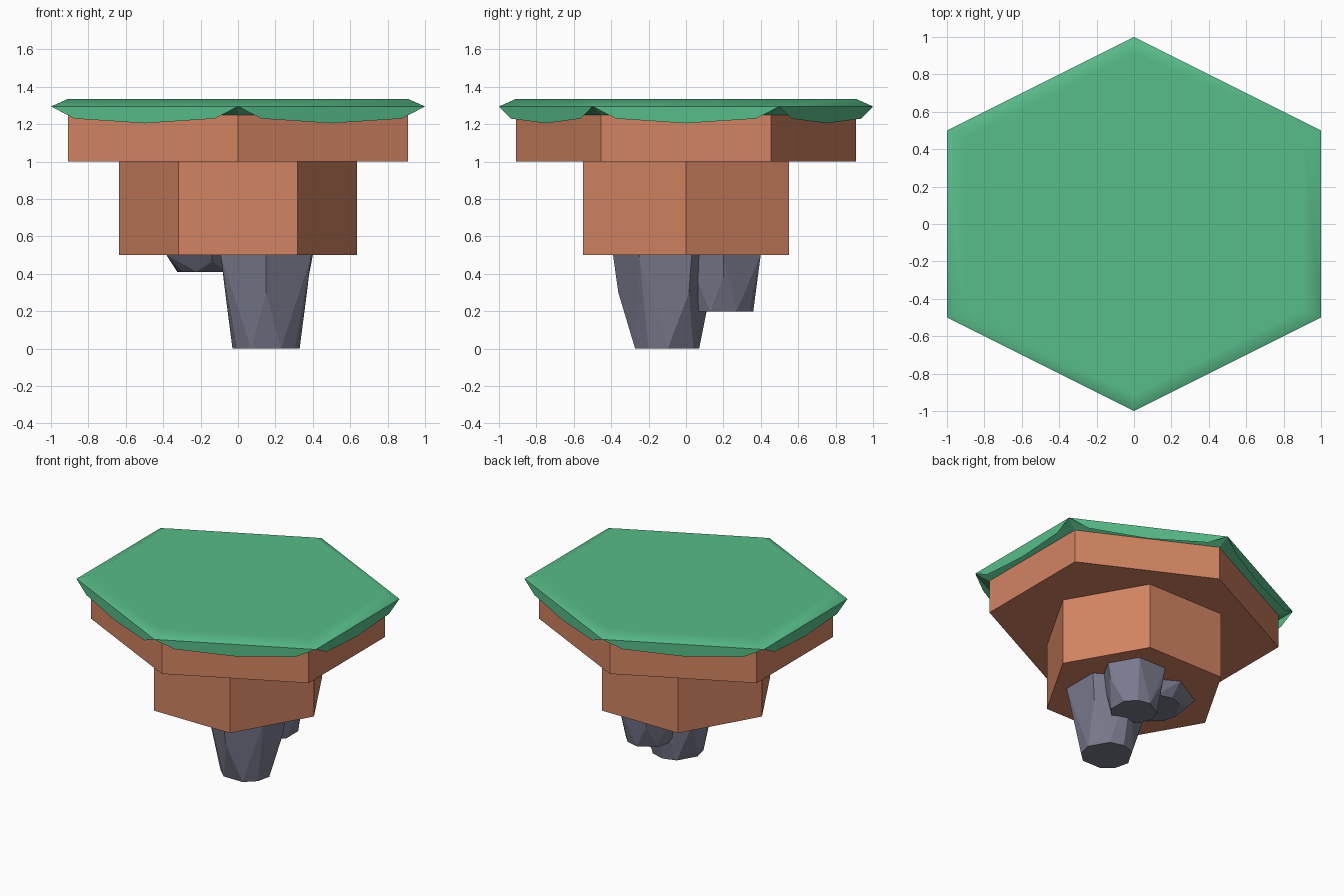
import bpy, bmesh, math
from mathutils import Vector

if "Cube" in bpy.data.objects:
    bpy.data.objects.remove(bpy.data.objects["Cube"])


def material(name, rgb):
    m = bpy.data.materials.new(name)
    lin = [((c / 255 + 0.055) / 1.055) ** 2.4 for c in rgb]
    m.diffuse_color = (*lin, 1)
    m.use_nodes = True
    m.node_tree.nodes["Principled BSDF"].inputs["Base Color"].default_value = m.diffuse_color
    return m


GRASS = material("grass_green", (87, 188, 137))
DIRT = material("dirt_brown", (210, 132, 98))
STONE = material("stone_grey", (122, 123, 142))


def finish(bm, name, mat):
    mesh = bpy.data.meshes.new(name)
    bm.to_mesh(mesh)
    bm.free()
    mesh.materials.append(mat)
    ob = bpy.data.objects.new(name, mesh)
    bpy.context.collection.objects.link(ob)
    return ob


def stack(name, rings, mat):
    """Closed solid lofted through rings of 3D points, bottom to top."""
    bm = bmesh.new()
    loops = [[bm.verts.new(p) for p in ring] for ring in rings]
    n = len(loops[0])
    for a, b in zip(loops, loops[1:]):
        for i in range(n):
            j = (i + 1) % n
            bm.faces.new((a[i], a[j], b[j], b[i]))
    bm.faces.new(loops[0][::-1])
    bm.faces.new(loops[-1])
    bmesh.ops.recalc_face_normals(bm, faces=bm.faces)
    return finish(bm, name, mat)


# Outline of the tile: hexagon with points at front and back
OUTLINE = [(0, -1), (1, -0.5), (1, 0.5), (0, 1), (-1, 0.5), (-1, -0.5)]


def tile(scale, z):
    return [Vector((x * scale, y * scale, z)) for x, y in OUTLINE]


def circle(r, z, angles, cx=0, cy=0):
    return [Vector((cx + r * math.cos(math.radians(a)),
                    cy + r * math.sin(math.radians(a)), z)) for a in angles]


# Dirt: wide upper slab and narrower regular hexagon below
stack("upper_dirt", [tile(0.91, 1.0), tile(0.91, 1.25)], DIRT)
hexagon = range(0, 360, 60)
stack("lower_dirt", [circle(0.635, 0.5, hexagon), circle(0.635, 1.0, hexagon)], DIRT)

# Grass cap: sloped underside, rim and soft bevel up to the flat top
cap = stack("grass_cap", [tile(0.91, 1.25), tile(1, 1.295), tile(0.91, 1.335)], GRASS)
for p in cap.data.polygons:
    p.use_smooth = p.normal.z > 0
for e in cap.data.edges:
    zs = [cap.data.vertices[v].co.z for v in e.vertices]
    e.use_edge_sharp = max(zs) < 1.3
wn = cap.modifiers.new("weighted_normals", 'WEIGHTED_NORMAL')
wn.keep_sharp = True
wn.weight = 100

# Grass skirt: one thin hanging flap under each rim edge
bm = bmesh.new()
rim = tile(1, 1.295)
for i in range(6):
    a, b = rim[i], rim[(i + 1) % 6]
    drops = [(0, 0), (0.125, 0.065), (0.5, 0.09), (0.875, 0.065), (1, 0)]
    bm.faces.new([bm.verts.new(a.lerp(b, t) - Vector((0, 0, d))) for t, d in drops])
finish(bm, "grass_skirt", GRASS)


# Rocks: hexagonal top tapering down, every other corner chamfered at the tip
def rock(name, cx, cy, radius, tip_radius, tip_z, turn):
    depth = 0.5 - tip_z
    corners = [turn + k * 60 for k in range(6)]
    chamfered = corners[::2]
    tip = corners[1::2] + [a + s for a in chamfered for s in (-26, 26)]
    pts = circle(radius, 0.5, corners, cx, cy)
    pts += circle(radius * 0.9, 0.5 - depth * 0.4, chamfered, cx, cy)
    pts += circle(tip_radius, tip_z, tip, cx, cy)
    bm = bmesh.new()
    for p in pts:
        bm.verts.new(p)
    bmesh.ops.convex_hull(bm, input=bm.verts)
    bmesh.ops.dissolve_limit(bm, angle_limit=0.02, verts=bm.verts, edges=bm.edges)
    bmesh.ops.recalc_face_normals(bm, faces=bm.faces)
    finish(bm, name, STONE)


rock("long_rock", 0.15, -0.11, 0.28, 0.18, 0.0, -90)
rock("middle_rock", 0.17, 0.20, 0.23, 0.16, 0.2, 0)
rock("short_rock", -0.14, 0.05, 0.28, 0.185, 0.41, -90)
